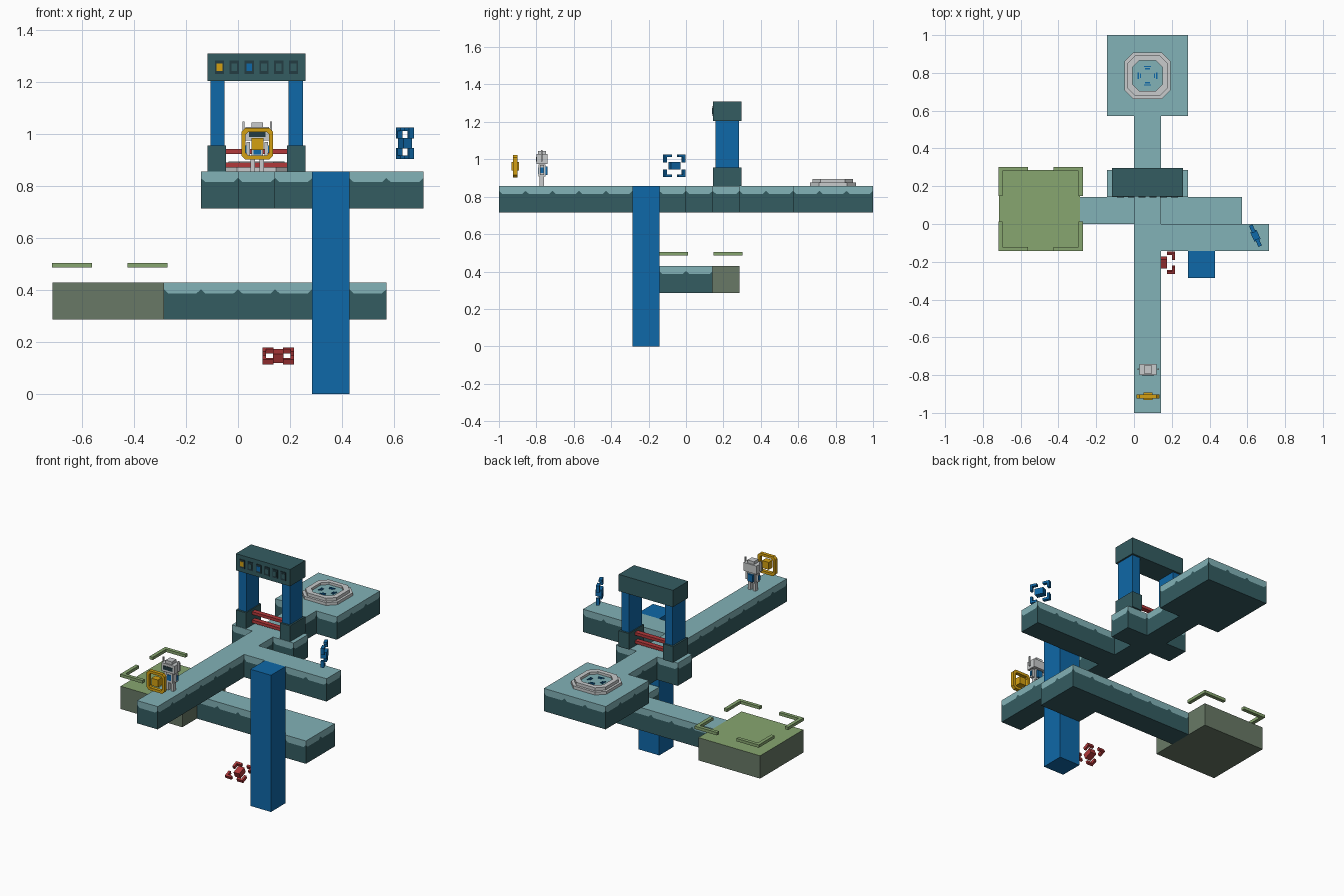
import bpy, bmesh, math
from mathutils import Matrix, Vector

if "Cube" in bpy.data.objects:
    bpy.data.objects.remove(bpy.data.objects["Cube"])

U = 1 / 7          # one tile of the walkway grid
TOP = 6 * U        # upper deck height


def mat(name, rgb):
    m = bpy.data.materials.new(name)
    lin = [(c / 255 / 12.92) if c < 11 else ((c / 255 + 0.055) / 1.055) ** 2.4 for c in rgb]
    m.diffuse_color = (*lin, 1)
    m.use_nodes = True
    m.node_tree.nodes["Principled BSDF"].inputs["Base Color"].default_value = m.diffuse_color
    return m


LIGHT = mat("pale teal", (130, 178, 183))
DARK = mat("dark teal", (52, 92, 97))
BLUE = mat("blue", (15, 104, 168))
GREEN = mat("leaf green", (135, 166, 112))
MOSS = mat("moss grey", (104, 121, 102))
RED = mat("red", (178, 56, 58))
GOLD = mat("gold", (212, 160, 18))
GREY = mat("light grey", (200, 203, 204))
CHAR = mat("charcoal", (36, 60, 66))


def make(name, bm, mats, m=None):
    me = bpy.data.meshes.new(name)
    bm.to_mesh(me)
    bm.free()
    for k in mats:
        me.materials.append(k)
    ob = bpy.data.objects.new(name, me)
    bpy.context.collection.objects.link(ob)
    if m:
        ob.matrix_world = m
    return ob


def add_box(bm, x0, x1, y0, y1, z0, z1, mi=0):
    s = Matrix.Diagonal((x1 - x0, y1 - y0, z1 - z0, 1))
    t = Matrix.Translation(((x0 + x1) / 2, (y0 + y1) / 2, (z0 + z1) / 2))
    r = bmesh.ops.create_cube(bm, size=1, matrix=t @ s)
    for f in {f for v in r["verts"] for f in v.link_faces}:
        f.material_index = mi


def boxes(name, material, items, m=None):
    bm = bmesh.new()
    for b in items:
        add_box(bm, *b)
    return make(name, bm, [material], m)


def deck(name, cells, z1):
    """Tiled deck: pale top spilling over the dark sides on every open edge."""
    z0 = z1 - U
    bm = bmesh.new()

    def face(pts, mi):
        bm.faces.new([bm.verts.new(p) for p in pts]).material_index = mi

    for i, j in cells:
        c = [Vector(((i + a) * U, (j + b) * U, 0)) for a, b in ((0, 0), (1, 0), (1, 1), (0, 1))]
        face([p + Vector((0, 0, z1)) for p in c], 1)
        face([p + Vector((0, 0, z0)) for p in reversed(c)], 0)
        for k, (dx, dy) in enumerate(((0, -1), (1, 0), (0, 1), (-1, 0))):
            if (i + dx, j + dy) in cells:
                continue
            a, b = c[k], c[(k + 1) % 4]

            def p(t, z):
                q = a.lerp(b, t)
                return (q.x, q.y, z)
            rim = [p(0, z1 - .026), p(.12, z1 - .042), p(.88, z1 - .042), p(1, z1 - .026)]
            face(rim + [p(1, z1), p(0, z1)], 1)
            face([p(0, z0), p(1, z0)] + rim[::-1], 0)
    bmesh.ops.remove_doubles(bm, verts=bm.verts, dist=1e-5)
    make(name, bm, [DARK, LIGHT])


# Decks
upper = {(0, j) for j in range(-7, 4)} | {(i, -1) for i in range(5)}
upper |= {(i, 1) for i in (-1, 0, 1)} | {(i, j) for i in (-1, 0, 1) for j in (4, 5, 6)}
deck("upper_walkway", upper, TOP)
deck("lower_walkway", {(i, 0) for i in range(-2, 4)} | {(2, -1), (3, -1)}, 3 * U)

# Blue pillar
boxes("pillar", BLUE, [(2 * U, 3 * U, -2 * U, -U, 0, TOP)])

# Green block with a green top and floating corner brackets
bm = bmesh.new()
add_box(bm, -5 * U, -2 * U, -U, 2 * U, 2 * U, 3 * U)
bm.normal_update()
for f in bm.faces:
    f.material_index = int(f.normal.z > .5)
make("green_block", bm, [MOSS, GREEN])


def brackets(bm, sx, sy, arm, w, z0, z1):
    """Four L-shaped corners of a rectangle with half sizes sx, sy."""
    for a in (-1, 1):
        for b in (-1, 1):
            xs = sorted((a * sx, a * (sx - arm)))
            ys = sorted((b * sy, b * (sy - w)))
            add_box(bm, *xs, *ys, z0, z1)
            xs = sorted((a * sx, a * (sx - w)))
            ys = sorted((b * (sy - w), b * (sy - arm)))
            add_box(bm, *xs, *ys, z0, z1)


bm = bmesh.new()
brackets(bm, .223, .223, .155, .022, -.009, .009)
make("corner_brackets", bm, [GREEN], Matrix.Translation((-.494, .08, .495)))

# Gate: feet, columns, lintel, red barrier
GX = U / 2
feet, cols = [], []
for s in (-1, 1):
    feet.append((*sorted((GX + s * .118, GX + s * .188)), .145, .296, TOP, .957))
    cols.append((*sorted((GX + s * .124, GX + s * .178)), .157, .284, .957, 1.205))
boxes("gate_feet", DARK, feet)
boxes("gate_columns", BLUE, cols)
boxes("gate_lintel", DARK, [(GX - .188, GX + .188, .145, .296, 1.205, 1.31)])
boxes("gate_barrier", RED, [(GX - .118, GX + .118, .205, .235, z, z + .018) for z in (.872, .924)])

# Row of small square lamps on the lintel front
for k in range(6):
    x = GX - .1425 + k * .057
    boxes("lamp_frame", CHAR, [(x - .018, x + .018, .141, .146, 1.232, 1.284)])
    boxes("lamp", {0: GOLD, 2: BLUE}.get(k, DARK),
          [(x - .011, x + .011, .139, .142, 1.243, 1.273)])


# Round pad on the back platform
def octagon(bm, r, cut, z):
    pts = [(r, -cut), (r, cut), (cut, r), (-cut, r), (-r, cut), (-r, -cut), (-cut, -r), (cut, -r)]
    return [bm.verts.new((x, y, z)) for x, y in pts]


bm = bmesh.new()
rings = [octagon(bm, r, c, z) for r, c, z in (
    (.123, .075, 0), (.123, .075, .018), (.108, .065, .018), (.108, .065, .037),
    (.08, .045, .037), (.08, .045, .022))]
for a, b in zip(rings, rings[1:]):
    for k in range(8):
        n = (k + 1) % 8
        bm.faces.new((a[k], a[n], b[n], b[k]))
bm.faces.new(rings[-1]).material_index = 1
make("round_pad", bm, [GREY, LIGHT], Matrix.Translation((GX, .785, TOP)))
marks = []
for s in (-1, 1):
    for d in (.04, .052):
        h = .018 if d > .045 else .012
        marks.append((-h, h, *sorted((s * d, s * (d - .006))), .021, .026))
        marks.append((*sorted((s * d, s * (d - .006))), -h, h, .021, .026))
boxes("pad_marks", BLUE, marks, Matrix.Translation((GX, .785, TOP)))


def place(loc, u, v):
    """Frame whose local x is u, local y is v."""
    u, v = Vector(u).normalized(), Vector(v).normalized()
    m = Matrix((u, v, u.cross(v))).transposed().to_4x4()
    m.translation = loc
    return m


# Gold square ring with a core
R = .061
bm = bmesh.new()
outer, inner = (R, .046), (R - .016, .036)
loops = [octagon(bm, *o, z) for o, z in ((outer, -.011), (outer, .011), (inner, .011), (inner, -.011))]
for a, b in zip(loops, loops[1:] + loops[:1]):
    for k in range(8):
        n = (k + 1) % 8
        bm.faces.new((a[k], a[n], b[n], b[k]))
add_box(bm, -.023, .023, -.023, .023, -.02, .02)
make("gold_ring", bm, [GOLD], place((GX + .003, -.913, .963), (1, 0, 0), (0, 0, 1)))

# Broken rings with a core: blue on the side arm, red beside the pillar
for name, m, pose in (
        ("blue_drone", BLUE, place((.643, -.062, .965), (-.41, .91, 0), (0, 0, 1))),
        ("red_drone", RED, place((.155, -.205, .146), (0, .92, .38), (-1, 0, 0)))):
    bm = bmesh.new()
    brackets(bm, R, R, .042, .014, -.01, .01)
    add_box(bm, -.027, .027, -.02, .02, -.018, .018)
    make(name, bm, [m], pose)

# Small robot
P = Matrix.Translation((GX + .003, -.77, TOP))
boxes("robot_body", GREY, [
    (-.022, .022, -.018, .018, .05, .115),                # torso
    (-.045, .045, -.03, .03, .118, .17),                  # head
    (-.022, .022, -.022, .022, .17, .188),                # cap
    (-.026, -.009, -.012, .012, 0, .05), (.009, .026, -.012, .012, 0, .05),   # legs
    (-.042, -.028, -.01, .012, .06, .112), (.028, .042, -.01, .012, .06, .112),  # arms
    (-.057, -.049, -.004, .004, .13, .192), (.049, .057, -.004, .004, .13, .192)], P)
boxes("robot_panels", BLUE, [
    (-.018, .018, .018, .03, .06, .105), (-.014, .014, -.022, -.018, .065, .1),
    (-.045, -.042, -.008, .008, .07, .1), (.042, .045, -.008, .008, .07, .1)], P)
boxes("robot_visor", CHAR, [(-.032, .032, -.033, -.03, .132, .155)], P)
